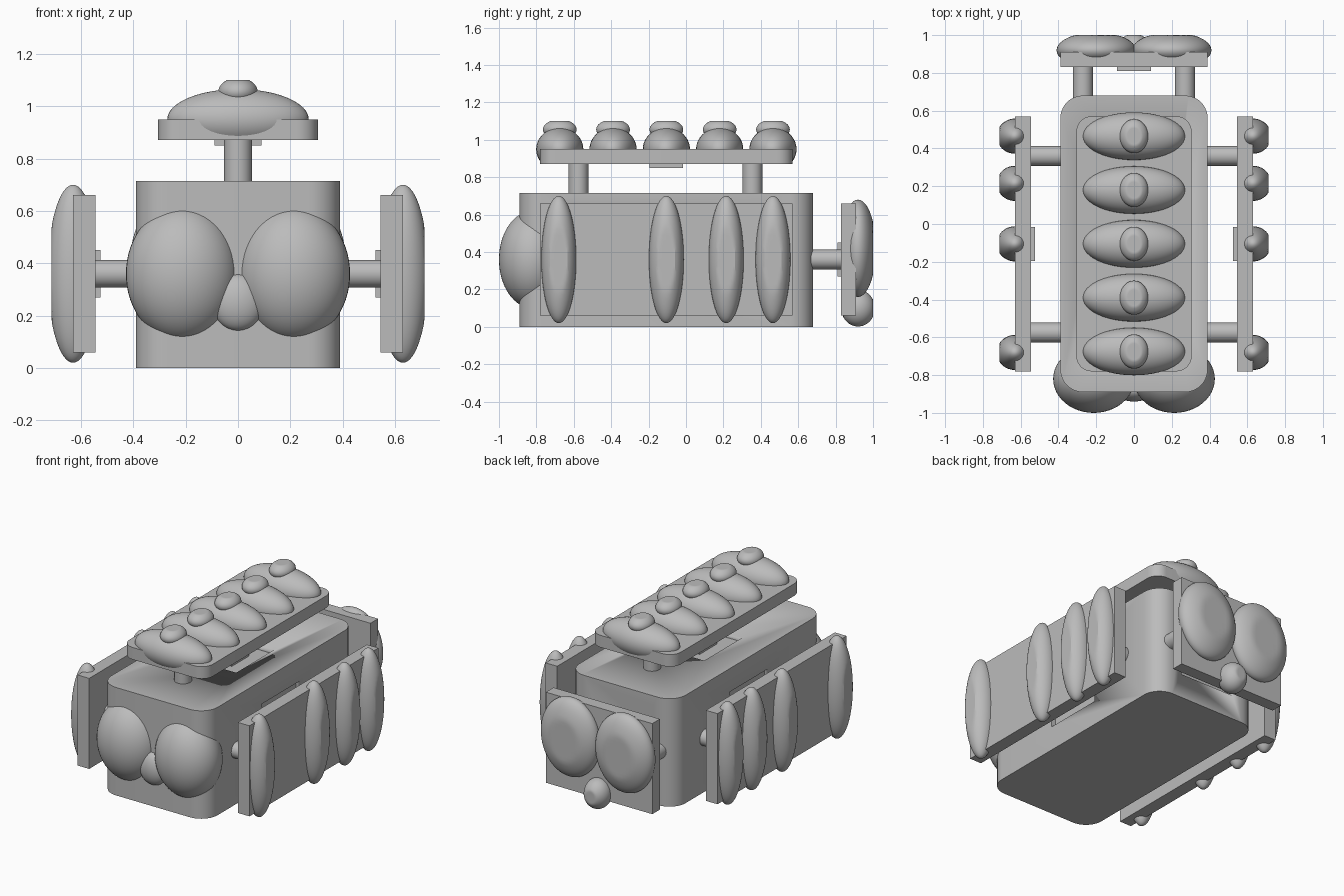
import bpy, bmesh
from math import radians
from mathutils import Matrix, Vector

cube = bpy.data.objects.get("Cube")
if cube:
    bpy.data.objects.remove(cube, do_unlink=True)

grey = bpy.data.materials.new("plain_grey")
grey.use_nodes = True
colour = (0.5, 0.5, 0.5, 1)
grey.diffuse_color = colour
grey.node_tree.nodes["Principled BSDF"].inputs["Base Color"].default_value = colour


def finish(name, bm, angle=30):
    bmesh.ops.recalc_face_normals(bm, faces=bm.faces)
    mesh = bpy.data.meshes.new(name)
    bm.to_mesh(mesh)
    bm.free()
    mesh.materials.append(grey)
    ob = bpy.data.objects.new(name, mesh)
    bpy.context.collection.objects.link(ob)
    bpy.ops.object.select_all(action='DESELECT')
    ob.select_set(True)
    bpy.context.view_layer.objects.active = ob
    bpy.ops.object.shade_smooth_by_angle(angle=radians(angle))
    return ob


def box(name, low, high, corner=0):
    """Box between two corners, optionally with rounded vertical edges."""
    low, high = Vector(low), Vector(high)
    bm = bmesh.new()
    bmesh.ops.create_cube(bm, size=1, matrix=Matrix.Translation((low + high) / 2)
                          @ Matrix.Diagonal((*(high - low), 1)))
    if corner:
        upright = [e for e in bm.edges
                   if abs(e.verts[0].co.z - e.verts[1].co.z) > 0.01]
        bmesh.ops.bevel(bm, geom=upright, offset=corner, segments=10,
                        profile=0.5, affect='EDGES')
    return finish(name, bm)


def pad(name, centre, radii, axis, low, high):
    """Ellipsoid flattened where it passes the limits on one axis."""
    bm = bmesh.new()
    bmesh.ops.create_uvsphere(bm, u_segments=48, v_segments=32, radius=1,
                              matrix=Matrix.Translation(centre)
                              @ Matrix.Diagonal((*radii, 1)))
    for v in bm.verts:
        v.co[axis] = min(max(v.co[axis], low), high)
    bmesh.ops.dissolve_degenerate(bm, dist=1e-5, edges=bm.edges)
    return finish(name, bm)


def post(name, start, end):
    start, end = Vector(start), Vector(end)
    way = end - start
    bm = bmesh.new()
    turn = Vector((0, 0, 1)).rotation_difference(way).to_matrix().to_4x4()
    bmesh.ops.create_cone(bm, cap_ends=True, segments=32, radius1=0.053,
                          radius2=0.053, depth=way.length,
                          matrix=Matrix.Translation((start + end) / 2) @ turn)
    return finish(name, bm)


# Body with shallow recesses behind each outer panel
mid = -0.105
body = box("body", (-0.39, -0.89, 0), (0.39, 0.68, 0.715), 0.12)
recesses = [((0.36, mid - 0.2, 0.16), (0.5, mid + 0.2, 0.56)),
            ((-0.5, mid - 0.2, 0.16), (-0.36, mid + 0.2, 0.56)),
            ((-0.2, mid - 0.2, 0.685), (0.2, mid + 0.2, 0.8)),
            ((-0.2, 0.65, 0.16), (0.2, 0.8, 0.56))]
for low, high in recesses:
    cutter = box("recess_cutter", low, high)
    cutter.hide_render = True
    cutter.hide_viewport = True
    cut = body.modifiers.new("recess", 'BOOLEAN')
    cut.object = cutter
    cut.operation = 'DIFFERENCE'
    cut.solver = 'EXACT'

# Contact blocks in the recesses, with matching blocks under the panels
r = 0.09
box("top_socket", (-r, mid - r, 0.68), (r, mid + r, 0.715))
box("top_contact", (-r, mid - r, 0.85), (r, mid + r, 0.88))
box("back_socket", (-r, 0.64, 0.27), (r, 0.68, 0.45))
box("back_contact", (-r, 0.81, 0.27), (r, 0.84, 0.45))

# Top panel, its posts, long pads and knobs
box("top_panel", (-0.305, -0.78, 0.87), (0.305, 0.57, 0.95), 0.08)
for y in (-0.575, 0.355):
    post("top_post", (0, y, 0.7), (0, y, 0.88))
for i in range(5):
    y = -0.675 + i * 0.285
    pad("top_pad", (0, y, 0.95), (0.27, 0.126, 0.115), 2, 0.885, 1.2)
    pad("top_knob", (0, y, 1.055), (0.075, 0.09, 0.054), 2, 0.9, 1.1)

# Side, front and back parts, mirrored left and right
for s, side in ((1, "left"), (-1, "right")):
    def span(name, x1, x2, y1, y2, z1, z2):
        a, b = sorted((s * x1, s * x2))
        box(side + name, (a, y1, z1), (b, y2, z2))

    span("_panel", 0.545, 0.63, -0.78, 0.57, 0.06, 0.66)
    span("_contact", 0.525, 0.55, mid - r, mid + r, 0.27, 0.45)
    span("_socket", 0.35, 0.39, mid - r, mid + r, 0.27, 0.45)
    for y in (-0.575, 0.36):
        post(side + "_post", (s * 0.37, y, 0.36), (s * 0.56, y, 0.36))
    low, high = sorted((s * 0.55, s * 0.713))
    for y in (-0.68, mid, 0.215, 0.465):
        pad(side + "_pad", (s * 0.63, y, 0.36), (0.097, 0.093, 0.34), 0, low, high)

    pad(side + "_front_pad", (s * 0.213, -0.82, 0.36),
        (0.215, 0.18, 0.26), 1, -1, 0)
    post(side + "_back_post", (s * 0.27, 0.6, 0.36), (s * 0.27, 0.84, 0.36))
    pad(side + "_back_pad", (s * 0.2, 0.92, 0.42),
        (0.21, 0.095, 0.26), 1, 0.84, 1)

# Front and back noses, back panel
pad("front_nose", (0, -0.88, 0.25), (0.1, 0.06, 0.108), 1, -1, 0)
box("back_panel", (-0.39, 0.83, 0.06), (0.39, 0.91, 0.66))
pad("back_nose", (0, 0.92, 0.1), (0.085, 0.09, 0.098), 1, 0.84, 1)
